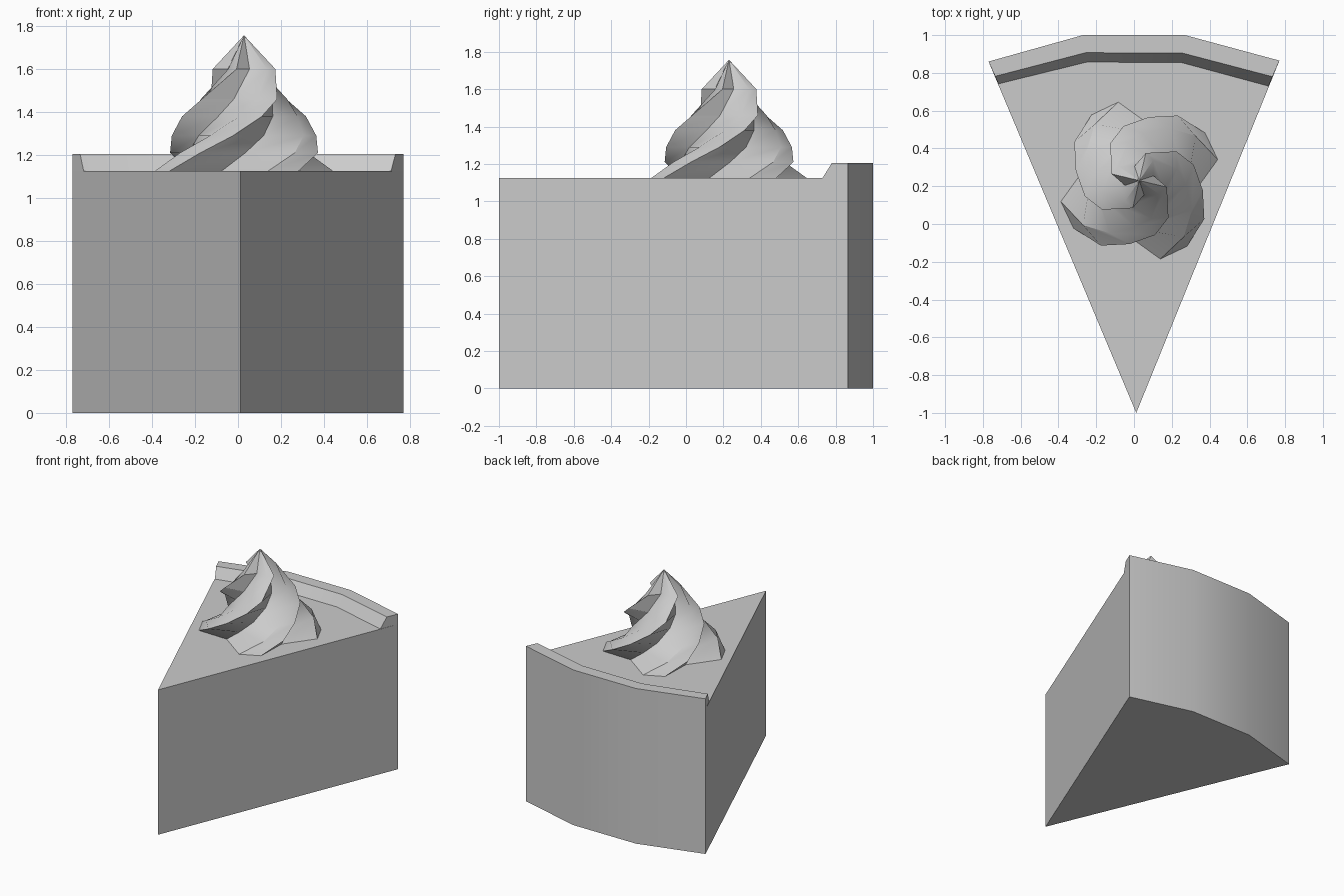
import bpy, bmesh, math

cube = bpy.data.objects.get("Cube")
if cube:
    bpy.data.objects.remove(cube)

grey = bpy.data.materials.new("plain_grey")
grey.use_nodes = True
COLOUR = (0.6, 0.6, 0.6, 1)
grey.diffuse_color = COLOUR
grey.node_tree.nodes["Principled BSDF"].inputs["Base Color"].default_value = COLOUR

CAKE_TOP = 1.125


def finish(bm, name, angle):
    """Turn a bmesh into a shaded object."""
    bmesh.ops.recalc_face_normals(bm, faces=bm.faces)
    mesh = bpy.data.meshes.new(name)
    bm.to_mesh(mesh)
    bm.free()
    mesh.materials.append(grey)
    obj = bpy.data.objects.new(name, mesh)
    bpy.context.collection.objects.link(obj)
    bpy.ops.object.select_all(action="DESELECT")
    obj.select_set(True)
    bpy.context.view_layer.objects.active = obj
    bpy.ops.object.shade_smooth_by_angle(angle=math.radians(angle))
    return obj


def prism(name, bottom, top, z0, z1):
    """Loft between two outlines with the same number of points."""
    bm = bmesh.new()
    low = [bm.verts.new((x, y, z0)) for x, y in bottom]
    high = [bm.verts.new((x, y, z1)) for x, y in top]
    bm.faces.new(low)
    bm.faces.new(high)
    for i in range(len(low)):
        j = (i + 1) % len(low)
        bm.faces.new((low[i], low[j], high[j], high[i]))
    return finish(bm, name, 30)


# Wedge of cake with a faceted round back
back = [(0.77, 0.865), (0.27, 1.0), (-0.27, 1.0), (-0.77, 0.86)]
wedge = [(0.012, -1.0)] + back
prism("cake_slice", wedge, wedge, 0, CAKE_TOP)

# Raised crust along the back, sloping on its inner side
inner_low = [(-0.718, 0.742), (-0.25, 0.857), (0.25, 0.855), (0.712, 0.73)]
inner_high = [(-0.735, 0.782), (-0.256, 0.907), (0.256, 0.905), (0.733, 0.78)]
prism("crust_rim", back + inner_low, back + inner_high, CAKE_TOP, 1.205)

# Twisted cream swirl: each lobe has a valley, an upper ridge and an outer ridge
LOBES, TWIST, START = 4, 275, 195
CENTRE = (0.028, 0.23)
OFFSETS = (-37, 0, 21)
LEVELS = [
    (1.125, 0.28, 0.43, 0.43),
    (1.21, 0.26, 0.38, 0.40),
    (1.29, 0.23, 0.32, 0.34),
    (1.38, 0.18, 0.25, 0.30),
    (1.46, 0.14, 0.21, 0.25),
    (1.60, 0.08, 0.13, 0.15),
]
bm = bmesh.new()
rings = []
for z, *radii in LEVELS:
    ring = []
    for lobe in range(LOBES):
        for offset, r in zip(OFFSETS, radii):
            a = math.radians(START + 90 * lobe + offset + TWIST * (z - CAKE_TOP))
            ring.append(bm.verts.new((CENTRE[0] + r * math.cos(a),
                                      CENTRE[1] + r * math.sin(a), z)))
    rings.append(ring)
tip = bm.verts.new((*CENTRE, 1.757))
count = len(rings[0])
for i in range(count):
    j = (i + 1) % count
    for low, high in zip(rings, rings[1:]):
        bm.faces.new((low[i], low[j], high[j], high[i]))
    bm.faces.new((rings[-1][i], rings[-1][j], tip))
bm.faces.new(rings[0])
finish(bm, "cream_swirl", 30)
